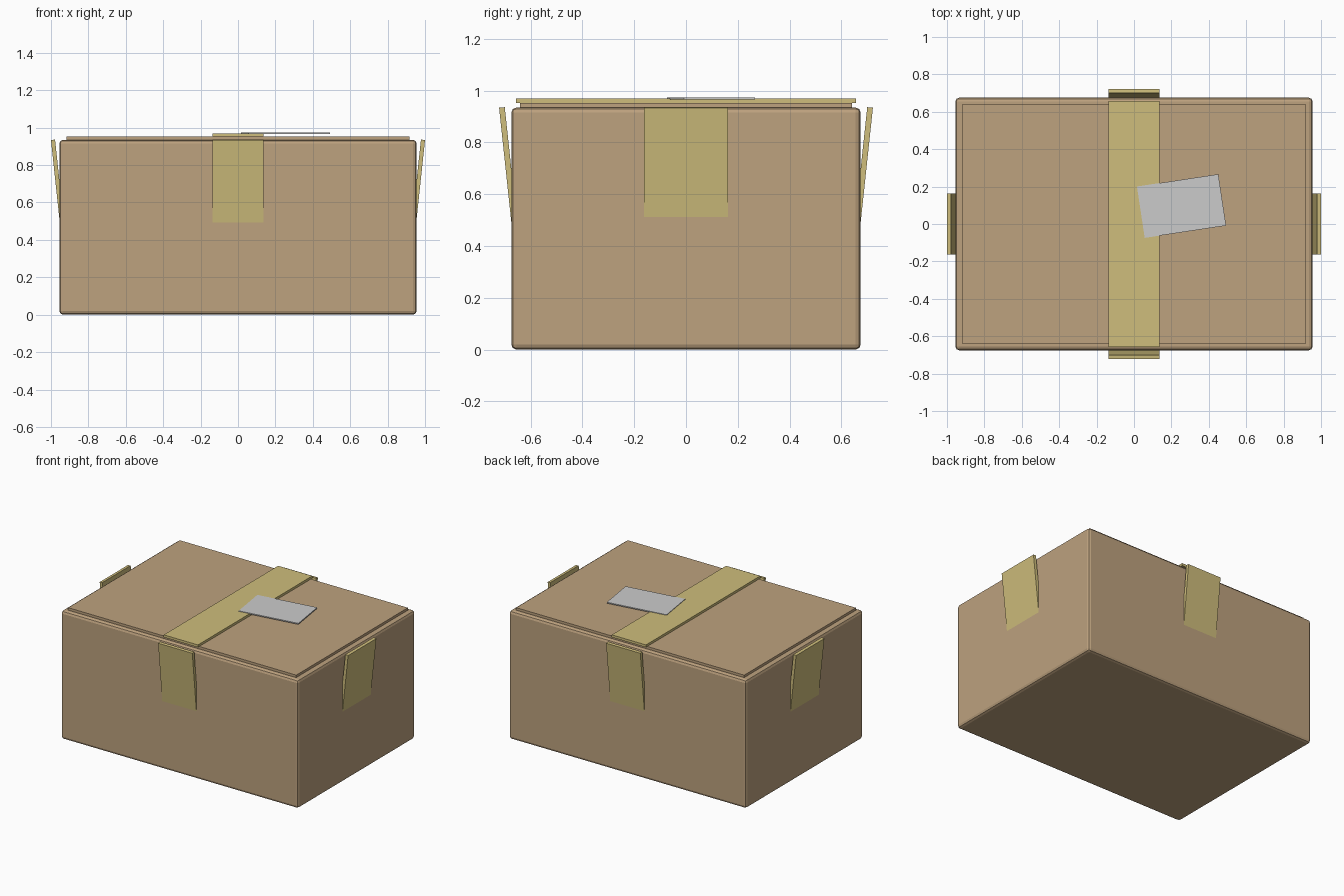
import bpy
import math
from mathutils import Matrix, Vector

if "Cube" in bpy.data.objects:
    bpy.data.objects.remove(bpy.data.objects["Cube"])


def material(name, rgb):
    m = bpy.data.materials.new(name)
    m.diffuse_color = (*rgb, 1)
    m.use_nodes = True
    m.node_tree.nodes["Principled BSDF"].inputs["Base Color"].default_value = m.diffuse_color
    return m


CARD = material("cardboard", (0.51, 0.36, 0.21))
TAPE = material("packing_tape", (0.62, 0.51, 0.20))
PAPER = material("paper", (0.72, 0.72, 0.70))


def block(name, size, centre, mat, rot=0.0, bevel=0.0):
    bpy.ops.mesh.primitive_cube_add(size=1, location=centre, rotation=(0, 0, rot))
    ob = bpy.context.object
    ob.name = name
    ob.data.transform(Matrix.Diagonal((*size, 1)))
    ob.data.materials.append(mat)
    if bevel:
        mod = ob.modifiers.new("rounded_edges", "BEVEL")
        mod.width = bevel
        mod.segments = 2
    return ob


def tape_end(name, width, reach, angle):
    """Loose tape end leaning out from a side wall; reach is its outermost point."""
    length, thick, tilt = 0.475, 0.022, math.radians(6.1)
    ob = block(name, (width, thick, length), (0, 0, 0), TAPE)
    # hang the strip from its outer top edge, lean it, then turn it to its wall
    ob.data.transform(Matrix.Translation((0, thick / 2, -length / 2)))
    ob.data.transform(Matrix.Rotation(tilt, 4, "X"))
    ob.location = Matrix.Rotation(angle, 3, "Z") @ Vector((0, -reach, 0.934))
    ob.rotation_euler.z = angle


# carton body and closed lid panel
block("carton_body", (1.91, 1.35, 0.935), (0, 0, 0.4675), CARD, bevel=0.02)
block("lid_panel", (1.836, 1.284, 0.022), (0, 0, 0.942), CARD)

# tape over the top
block("top_tape", (0.275, 1.315, 0.018), (0, 0, 0.961), TAPE)

# tape ends on the four walls
for i, side in enumerate(("front", "right", "back", "left")):
    on_end = i % 2
    tape_end(side + "_tape_end", 0.325 if on_end else 0.275,
             1.0 if on_end else 0.722, i * math.pi / 2)

# blank shipping label, slightly turned
block("label", (0.44, 0.278, 0.008), (0.254, 0.096, 0.97), PAPER, rot=0.15)
